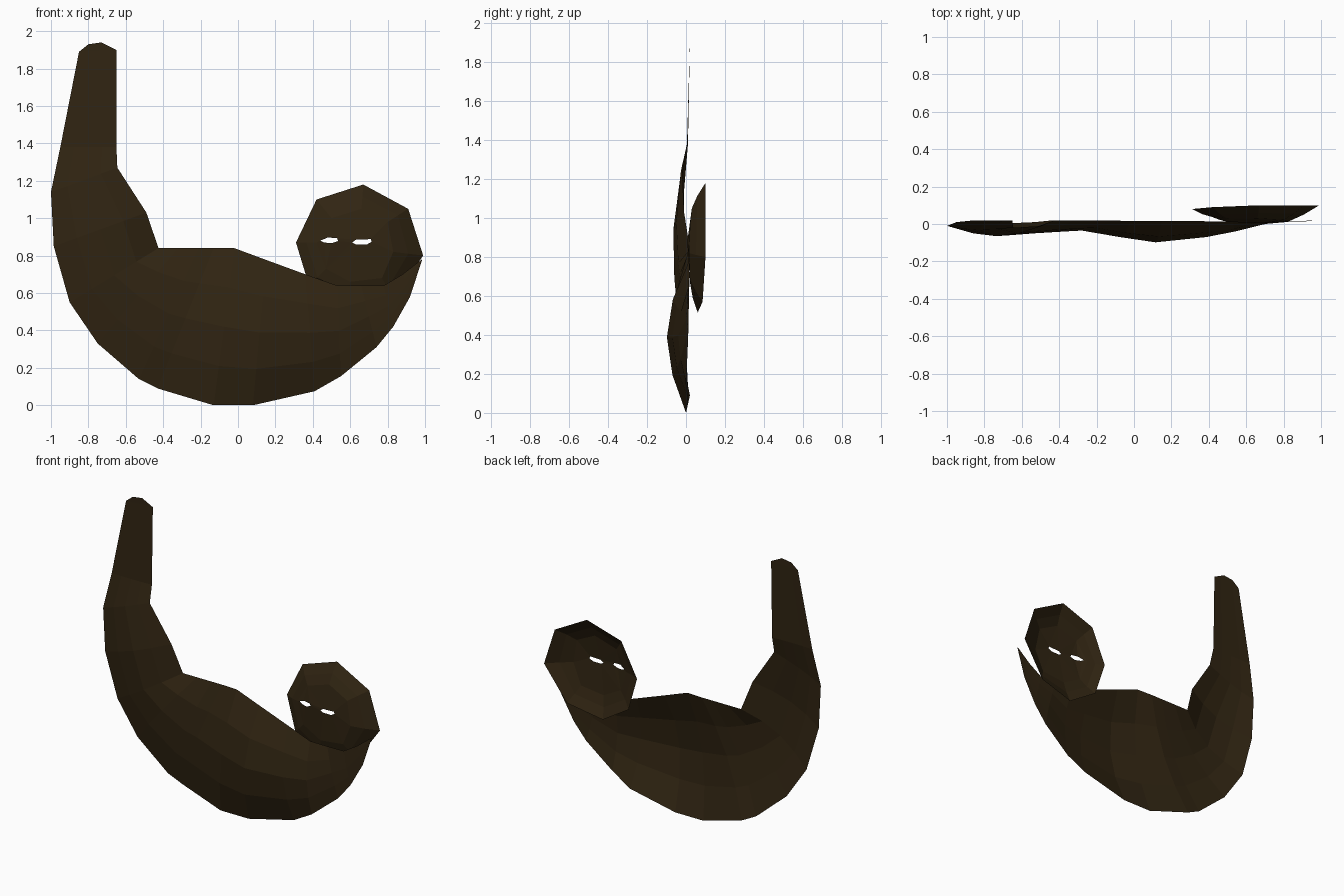
import bpy, bmesh

cube = bpy.data.objects.get("Cube")
if cube:
    bpy.data.objects.remove(cube, do_unlink=True)

fur = bpy.data.materials.new("dark brown fur")
fur.use_nodes = True
colour = (0.030, 0.018, 0.006, 1)
fur.diffuse_color = colour
fur.node_tree.nodes["Principled BSDF"].inputs["Base Color"].default_value = colour


def finish(bm, name):
    """Turn all faces towards the front and make the object."""
    bm.normal_update()
    for f in bm.faces:
        if f.normal.y > 0:
            f.normal_flip()
    mesh = bpy.data.meshes.new(name)
    bm.to_mesh(mesh)
    bm.free()
    mesh.materials.append(fur)
    obj = bpy.data.objects.new(name, mesh)
    bpy.context.collection.objects.link(obj)
    return obj


def bridge(bm, a, b, closed=False):
    """Join two rows of vertices with quads."""
    n = len(a)
    for i in range(n if closed else n - 1):
        j = (i + 1) % n
        bm.faces.new((a[i], a[j], b[j], b[i]))


# Body and raised arm: cross-sections from the arm tip round to the shoulder
# (outer x, z, inner x, z, outer y, inner y, ridge y)
sections = [
    (-.80, 1.93, -.73, 1.94, .020, .020, .020),
    (-.85, 1.89, -.65, 1.90, .020, .020, .020),
    (-.95, 1.38, -.65, 1.38, .010, .010, .005),
    (-1.0, 1.14, -.645, 1.27, -.01, -.02, -.03),
    (-.985, .85, -.49, 1.03, -.01, -.01, -.065),
    (-.90, .55, -.425, .84, .000, .020, -.060),
    (-.75, .33, -.32, .84, .000, .020, -.050),
    (-.53, .14, -.21, .84, .010, .020, -.040),
    (-.43, .09, -.13, .84, .020, .020, -.035),
    (-.13, .00, -.02, .84, .000, .015, -.070),
    (.08, .00, .15, .777, .000, .015, -.098),
    (.41, .075, .36, .70, .010, .015, -.070),
    (.55, .155, .53, .64, .000, .012, -.040),
    (.74, .31, .66, .64, .008, .010, .000),
    (.83, .42, .78, .64, .012, .012, .010),
    (.92, .58, .88, .70, .015, .015, .013),
    (.985, .78, .97, .77, .020, .020, .020),
]
bm = bmesh.new()
rows = []
for ox, oz, ix, iz, oy, iy, ridge in sections:
    row = []
    for t, bulge in ((0, 0), (.25, .72), (.5, 1), (.75, .72), (1, 0)):
        edge_y = oy + (iy - oy) * t
        row.append(bm.verts.new((ox + (ix - ox) * t,
                                 edge_y + (ridge - edge_y) * bulge,
                                 oz + (iz - oz) * t)))
    rows.append(row)
for a, b in zip(rows, rows[1:]):
    bridge(bm, a, b)
finish(bm, "body_and_arm")

# Head: open octagonal shell, rim to face plate (x, y, z)
rim = [(.31, .08, .87), (.42, .09, 1.10), (.67, .10, 1.18), (.91, .10, 1.05),
       (.99, .10, .80), (.83, .085, .57), (.58, .06, .515), (.38, .07, .64)]
plate = [(.42, .037, .87), (.50, .028, 1.0), (.66, .030, 1.05), (.80, .022, .98),
         (.83, .015, .82), (.77, .020, .68), (.60, .022, .66), (.47, .026, .73)]
eyes = [
    [(.44, .029, .88), (.48, .016, .897), (.53, .010, .893), (.535, .010, .878),
     (.50, .012, .866), (.46, .022, .870)],
    [(.61, .008, .870), (.63, .008, .885), (.71, .008, .888), (.715, .008, .874),
     (.69, .008, .860), (.63, .008, .860)],
]
bm = bmesh.new()
outer = [bm.verts.new(p) for p in rim]
inner = [bm.verts.new(p) for p in plate]
middle = [bm.verts.new(((r[0] + p[0]) / 2, (r[1] + p[1]) / 2 - .006, (r[2] + p[2]) / 2))
          for r, p in zip(rim, plate)]
bridge(bm, outer, middle, True)
bridge(bm, middle, inner, True)

# Face plate filled around the two open eye slots
edges = [bm.edges.get((inner[i], inner[(i + 1) % 8])) for i in range(8)]
for eye in eyes:
    loop = [bm.verts.new(p) for p in eye]
    edges += [bm.edges.new((loop[i], loop[(i + 1) % len(loop)])) for i in range(len(loop))]
bmesh.ops.triangle_fill(bm, use_beauty=True, use_dissolve=False, edges=edges, normal=(0, -1, 0))
finish(bm, "head")
